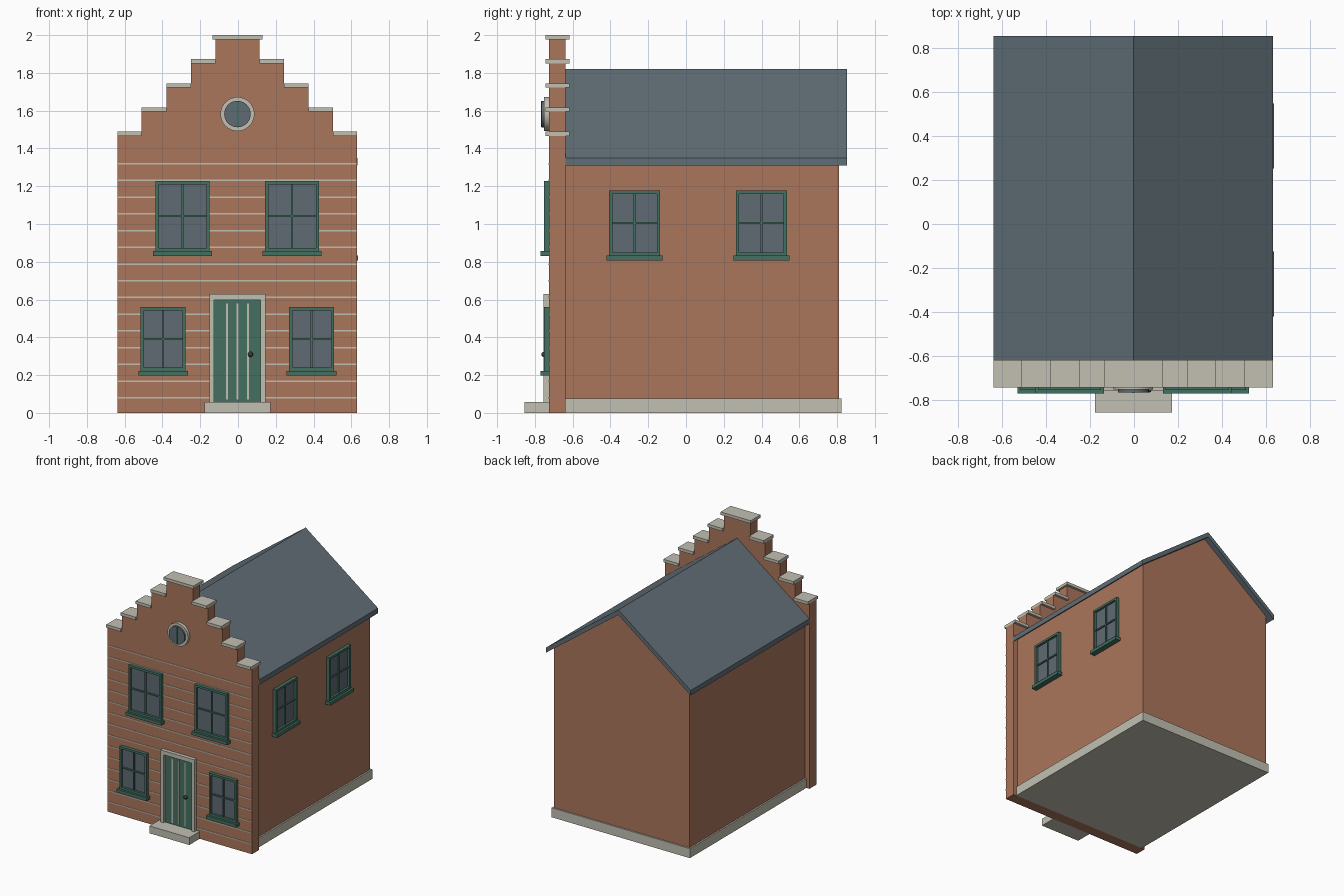
import bpy, bmesh
from math import pi
from mathutils import Matrix

cube = bpy.data.objects.get("Cube")
if cube:
    bpy.data.objects.remove(cube, do_unlink=True)

CX = -0.003            # centre line of the house
FRONT, BACK = -0.726, -0.637   # facade planes
HALF = 0.595           # half width of the main body


def material(name, r, g, b):
    m = bpy.data.materials.new(name)
    m.use_nodes = True
    m.diffuse_color = (r, g, b, 1)
    m.node_tree.nodes["Principled BSDF"].inputs["Base Color"].default_value = (r, g, b, 1)
    return m


brick = material("brick", 0.41, 0.18, 0.107)
stone = material("pale_stone", 0.54, 0.53, 0.45)
slate = material("roof_slate", 0.12, 0.158, 0.182)
glass = material("window_glass", 0.115, 0.145, 0.17)
green = material("green_paint", 0.058, 0.16, 0.12)
metal = material("dark_metal", 0.045, 0.045, 0.045)


def finish(name, bm, mat, turn=False):
    """Turn a bmesh into an object; turn moves front work to the +x side."""
    if turn:
        bm.transform(Matrix.Rotation(pi / 2, 4, "Z"))
    bm.transform(Matrix.Translation((CX, 0, 0)))
    bmesh.ops.recalc_face_normals(bm, faces=bm.faces)
    mesh = bpy.data.meshes.new(name)
    bm.to_mesh(mesh)
    bm.free()
    mesh.materials.append(mat)
    ob = bpy.data.objects.new(name, mesh)
    bpy.context.collection.objects.link(ob)
    return ob


def boxes(name, mat, items, turn=False):
    """One object from boxes given as x0, x1, y0, y1, z0, z1."""
    bm = bmesh.new()
    for x0, x1, y0, y1, z0, z1 in items:
        m = Matrix.Translation(((x0 + x1) / 2, (y0 + y1) / 2, (z0 + z1) / 2))
        bmesh.ops.create_cube(bm, size=1, matrix=m @ Matrix.Diagonal((x1 - x0, y1 - y0, z1 - z0, 1)))
    return finish(name, bm, mat, turn)


def prism(name, mat, half, y0, y1):
    """Mirror a half profile in x, z about the centre and extrude along y."""
    pts = half + [(-x, z) for x, z in reversed(half) if x > 0]
    bm = bmesh.new()
    face = bm.faces.new([bm.verts.new((x, y0, z)) for x, z in pts])
    new = bmesh.ops.extrude_face_region(bm, geom=[face])["geom"]
    bmesh.ops.translate(bm, vec=(0, y1 - y0, 0), verts=[v for v in new if isinstance(v, bmesh.types.BMVert)])
    return finish(name, bm, mat)


def disc(name, mat, radius, y0, y1, z):
    bm = bmesh.new()
    m = Matrix.Translation((0, (y0 + y1) / 2, z)) @ Matrix.Rotation(pi / 2, 4, "X")
    bmesh.ops.create_cone(bm, cap_ends=True, segments=40, radius1=radius, radius2=radius,
                          depth=abs(y1 - y0), matrix=m)
    ob = finish(name, bm, mat)
    smooth(ob)
    return ob


def smooth(ob):
    bpy.ops.object.select_all(action="DESELECT")
    ob.select_set(True)
    bpy.context.view_layer.objects.active = ob
    bpy.ops.object.shade_smooth_by_angle()


def window(name, u, half, z0, z1, wall, turn=False):
    """Framed four-pane window with a sill, on a wall plane at y = wall."""
    t, bar, mid = 0.017, 0.005, (z0 + z1) / 2
    out = wall - 0.027
    a, b = u - half, u + half
    boxes(name + "_glass", glass, [(a + t, b - t, wall - 0.009, wall + 0.01, z0 + t, z1 - t)], turn)
    boxes(name + "_frame", green, [
        (a, a + t, out, wall, z0, z1), (b - t, b, out, wall, z0, z1),
        (a + t, b - t, out, wall, z1 - t, z1), (a + t, b - t, out, wall, z0, z0 + t)], turn)
    boxes(name + "_bars", green, [
        (u - bar, u + bar, wall - 0.018, wall, z0 + t, z1 - t),
        (a + t, b - t, wall - 0.019, wall, mid - bar, mid + bar)], turn)
    boxes(name + "_sill", green, [(a - 0.013, b + 0.013, wall - 0.044, wall, z0 - 0.025, z0)], turn)


# Main body, plinth and roof
prism("main_walls", brick, [(HALF, 0.02), (HALF, 1.34), (0, 1.78)], BACK, 0.81)
boxes("plinth", stone, [(-HALF - 0.012, HALF + 0.012, BACK, 0.822, 0, 0.075)])
prism("roof", slate, [(0, 1.78), (0.635, 1.31), (0.635, 1.35), (0, 1.82)], BACK, 0.853)

# Stepped facade with a stone cap on every step
widths = [0.634, 0.507, 0.376, 0.246, 0.117]
tops = [1.467 + 0.1275 * i for i in range(5)]
outline = [(widths[0], 0)]
for i, (w, z) in enumerate(zip(widths, tops)):
    outline.append((w, z))
    if i < 4:
        outline.append((widths[i + 1], z))
prism("stepped_facade", brick, outline, FRONT, BACK)
caps = [(-0.132, 0.132, -0.743, -0.618, tops[4], 2.0)]
for i in range(4):
    for a, b in ((widths[i + 1], widths[i]), (-widths[i], -widths[i + 1])):
        caps.append((a, b, -0.743, -0.618, tops[i], tops[i] + 0.023))
boxes("step_caps", stone, caps)

# Thin pale courses across the facade
boxes("brick_courses", stone, [
    (-0.634, 0.634, FRONT - 0.003, FRONT + 0.002, 0.076 + 0.0885 * i, 0.084 + 0.0885 * i)
    for i in range(15)])

# Windows on the facade and on the left side wall
for side, s in (("right", -1), ("left", 1)):
    window("upper_window_" + side, s * 0.29, 0.143, 0.856, 1.227, FRONT)
    window("lower_window_" + side, s * 0.393, 0.119, 0.223, 0.56, FRONT)
for label, y in (("front", -0.272), ("back", 0.399)):
    window("side_window_" + label, y, 0.135, 0.832, 1.177, -HALF, True)

# Round gable window
disc("round_window_surround", stone, 0.09, -0.752, FRONT, 1.582)
disc("round_window_glass", glass, 0.07, -0.764, FRONT, 1.582)
boxes("round_window_bar", green, [(-0.005, 0.005, -0.768, FRONT, 1.513, 1.651)])

# Door, surround, step and knob
boxes("door", green, [(-0.123, 0.123, -0.738, FRONT, 0.058, 0.598)])
boxes("door_stripes", stone, [
    (x - 0.005, x + 0.005, -0.741, -0.736, 0.07, 0.58) for x in (-0.056, 0, 0.056)])
boxes("door_surround", stone, [
    (-0.148, -0.123, -0.755, FRONT, 0.058, 0.598), (0.123, 0.148, -0.755, FRONT, 0.058, 0.598),
    (-0.148, 0.148, -0.755, FRONT, 0.598, 0.63)])
boxes("door_step", stone, [(-0.175, 0.175, -0.856, FRONT, 0, 0.058)])
knob = bmesh.new()
bmesh.ops.create_uvsphere(knob, u_segments=16, v_segments=10, radius=0.014,
                          matrix=Matrix.Translation((0.069, -0.752, 0.31)))
smooth(finish("door_knob", knob, metal))
